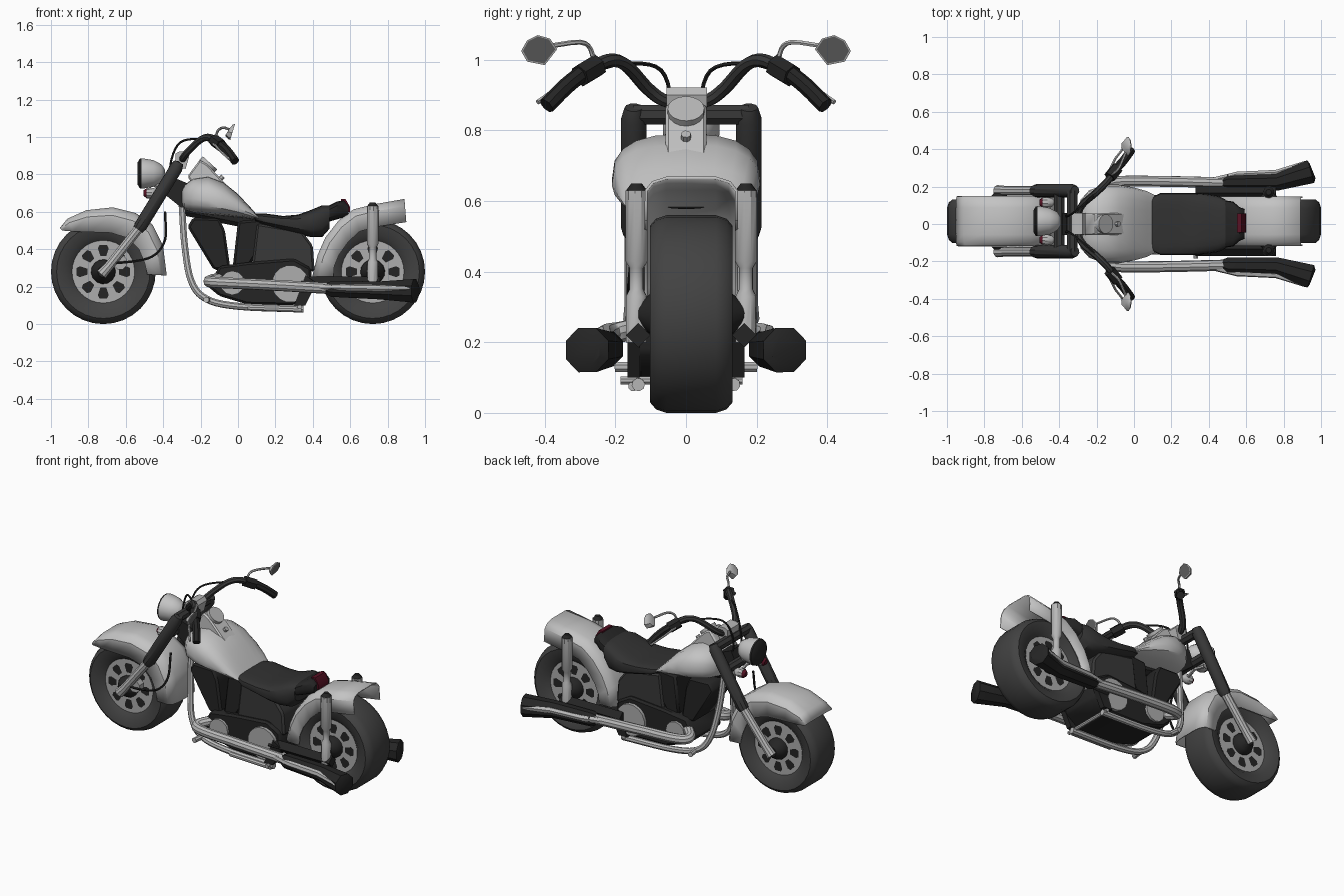
import bpy, bmesh, math
from mathutils import Vector as V

if "Cube" in bpy.data.objects:
    bpy.data.objects.remove(bpy.data.objects["Cube"])

def mat(name, r, g=None, b=None):
    m = bpy.data.materials.new(name)
    m.diffuse_color = (r, r if g is None else g, r if b is None else b, 1)
    m.use_nodes = True
    m.node_tree.nodes["Principled BSDF"].inputs["Base Color"].default_value = m.diffuse_color
    return m

PAINT, CHROME, RIM = mat("silver paint", .55), mat("chrome", .48), mat("rim metal", .42)
TYRE, BLACK, SEAT = mat("tyre rubber", .055), mat("engine black", .018), mat("seat leather", .032)
DARK, RED, GREY = mat("dark metal", .04), mat("red lens", .1, .006, .018), mat("mirror glass", .13)
C = .015  # centre line of wheels and forks

def make(name, verts, faces, m, bevel=0):
    me = bpy.data.meshes.new(name)
    me.from_pydata([tuple(v) for v in verts], [], faces)
    bm = bmesh.new(); bm.from_mesh(me)
    bmesh.ops.recalc_face_normals(bm, faces=bm.faces)
    if bevel:
        bmesh.ops.bevel(bm, geom=bm.edges[:], offset=bevel, segments=1, affect='EDGES')
    bm.to_mesh(me); bm.free()
    me.materials.append(m)
    o = bpy.data.objects.new(name, me)
    bpy.context.collection.objects.link(o)
    return o

def skin(name, rings, m, loop=True, caps=True, wrap=False):
    n = len(rings[0]); k = len(rings)
    faces = []
    for i in range(k if wrap else k - 1):
        for j in range(n if loop else n - 1):
            a, b, j2 = i * n, (i + 1) % k * n, (j + 1) % n
            faces.append((a + j, a + j2, b + j2, b + j))
    if caps and loop and not wrap:
        faces += [tuple(range(n)), tuple(range((k - 1) * n, k * n))]
    return make(name, [v for r in rings for v in r], faces, m)

def tube(name, pts, r, m, n=8):
    pts = [V(p) for p in pts]
    rad = r if isinstance(r, (list, tuple)) else [r] * len(pts)
    rings, u = [], None
    for i, p in enumerate(pts):
        a, b = pts[max(i - 1, 0)], pts[min(i + 1, len(pts) - 1)]
        t = (b - a).normalized()
        if u is None:
            u = t.orthogonal()
        u = (u - t * u.dot(t)).normalized()
        w = t.cross(u)
        rings.append([p + rad[i] * (u * math.cos(q) + w * math.sin(q))
                      for q in (2 * math.pi * (j + .5) / n for j in range(n))])
    return skin(name, rings, m)

def curve(pts, k=5):  # smooth path through points
    P = [V(p) for p in pts]
    P = [2 * P[0] - P[1]] + P + [2 * P[-1] - P[-2]]
    out = []
    for a, b, c, d in zip(P, P[1:], P[2:], P[3:]):
        for i in range(k):
            t = i / k
            out.append(.5 * (2 * b + (c - a) * t + (2 * a - 5 * b + 4 * c - d) * t * t + (3 * b - a - 3 * c + d) * t ** 3))
    return out + [P[-2]]

def slab(name, poly, y0, y1, m, bevel=0):  # side profile given depth
    n = len(poly)
    vs = [(x, y0, z) for x, z in poly] + [(x, y1, z) for x, z in poly]
    fs = [tuple(range(n)), tuple(range(n, 2 * n))] + [(i, (i + 1) % n, n + (i + 1) % n, n + i) for i in range(n)]
    return make(name, vs, fs, m, bevel)

def hull(name, stations, m, n=20, e=.75):  # x, bottom, middle, top, half width
    f = lambda c: math.copysign(abs(c) ** e, c)
    rings = []
    for x, zb, zm, zt, w in stations:
        ring = []
        for j in range(n):
            q = 2 * math.pi * j / n
            s = f(math.sin(q))
            ring.append((x, w * f(math.cos(q)), zm + s * ((zt - zm) if s > 0 else (zm - zb))))
        rings.append(ring)
    return skin(name, rings, m)

def lathe_y(name, cx, cz, prof, m, n=32, wrap=True):
    rings = [[(cx + r * math.cos(q), C + y, cz + r * math.sin(q)) for r, y in prof]
             for q in (2 * math.pi * i / n for i in range(n))]
    return skin(name, rings, m, wrap=wrap)

def fender(name, rows, w):
    rings = []
    for (ox, oz), (ix, iz) in rows:
        o, i = V((ox, 0, oz)), V((ix, 0, iz))
        half = [(o, .0), (o, .55 * w), (o.lerp(i, .1), .85 * w), (o.lerp(i, .3), w), (i, w)]
        ring = [p + V((0, C - y, 0)) for p, y in reversed(half)] + [p + V((0, C + y, 0)) for p, y in half[1:]]
        rings.append(ring)
    s = skin(name, rings, PAINT, loop=False).modifiers.new("thickness", 'SOLIDIFY')
    s.thickness, s.offset = .008, 0

# wheels
half = [(.165, .08), (.2, .108), (.25, .117), (.27, .1), (.28, .07)]
for side, wx in (("front", -.72), ("rear", .72)):
    lathe_y(side + "_tyre", wx, .28, half + [(r, -y) for r, y in reversed(half)], TYRE)
    tube(side + "_rim", [(wx, C - .082, .28), (wx, C + .082, .28)], .174, RIM, 32)
    tube(side + "_hub", [(wx, C + y, .28) for y in (-.15, -.12, -.1, .1, .12, .15)], [.03, .055, .066, .066, .055, .03], BLACK, 14)
    for s in (-1, 1):  # dark rim openings
        vs, fs = [], []
        for k in range(8):
            q = math.pi * (k + .5) / 4 + math.pi / 8
            d, t = V((math.cos(q), 0, math.sin(q))), V((-math.sin(q), 0, math.cos(q)))
            for r, w in ((.085, -.016), (.085, .016), (.125, .029), (.143, .02), (.143, -.02), (.125, -.029)):
                vs.append(V((wx, C + s * .086, .28)) + d * r + t * w)
            fs.append(tuple(range(6 * k, 6 * k + 6)))
        make(side + "_rim_openings", vs, fs, BLACK)

# fenders
fender("front_fender", [((-.95, .51), (-.94, .5)), ((-.91, .56), (-.88, .495)), ((-.81, .605), (-.8, .492)),
       ((-.67, .62), (-.68, .488)), ((-.55, .59), (-.59, .46)), ((-.46, .53), (-.53, .4)),
       ((-.405, .42), (-.5, .33)), ((-.385, .26), (-.485, .265))], .13)
fender("rear_fender", [((.4, .25), (.51, .25)), ((.43, .37), (.515, .31)), ((.47, .46), (.54, .37)),
       ((.54, .55), (.59, .44)), ((.62, .61), (.65, .495)), ((.72, .635), (.74, .52)), ((.89, .665), (.9, .545))], .128)

# tank and console
hull("fuel_tank", [(-.3, .64, .68, .72, .07), (-.285, .61, .67, .745, .13), (-.24, .595, .67, .778, .18),
     (-.16, .585, .66, .79, .21), (-.08, .578, .645, .76, .21), (.0, .57, .62, .695, .195),
     (.07, .562, .59, .62, .175), (.11, .56, .567, .575, .155)], PAINT)
slab("tank_console", [(-.27, .79), (-.205, .878), (-.165, .855), (-.02, .7), (.03, .65), (-.2, .68)], -.058, .058, PAINT, .008)
tube("gauge", [(-.17, 0, .84), (-.15, 0, .862)], .052, CHROME, 16)
tube("filler_cap", [(-.1, 0, .77), (-.08, 0, .79)], .014, CHROME, 8)

# seat and tail light
hull("seat", [(.09, .55, .57, .59, .14), (.14, .53, .56, .592, .165), (.24, .5, .55, .578, .165), (.32, .48, .54, .585, .165),
     (.39, .465, .54, .61, .16), (.45, .465, .56, .635, .15), (.49, .51, .58, .635, .13)], SEAT, e=.6)
hull("rear_seat_pad", [(.46, .54, .58, .62, .13), (.53, .56, .61, .655, .12), (.565, .57, .61, .662, .09), (.59, .58, .61, .635, .08)], BLACK, e=.6)
slab("tail_light", [(.55, .6), (.55, .668), (.575, .668), (.6, .625), (.6, .6)], -.045, .055, RED)

# engine
slab("front_cylinder", [(-.27, .52), (-.24, .57), (-.1, .565), (-.07, .5), (-.04, .29), (-.13, .29)], -.11, .11, BLACK, .012)
slab("rear_cylinder", [(.0, .55), (.16, .565), (.18, .5), (.04, .28), (-.03, .29)], -.11, .11, BLACK, .012)
slab("oil_tank", [(.1, .54), (.34, .5), (.4, .42), (.41, .28), (.07, .28)], -.12, .12, DARK, .012)
slab("crankcase", [(-.16, .2), (-.1, .31), (.05, .33), (.3, .35), (.39, .3), (.4, .17), (.3, .1), (.05, .105), (-.1, .15)], -.14, .14, BLACK, .012)
tube("clutch_cover", [(.28, -.16, .215), (.28, .16, .215)], .1, RIM, 16)
tube("cam_cover", [(-.03, -.155, .22), (-.03, .155, .22)], .065, RIM, 12)
slab("steering_neck", [(-.4, .7), (-.36, .79), (-.24, .74), (-.24, .62), (-.3, .62)], -.06, .06, BLACK)
tube("backbone", [(-.3, 0, .62), (.1, 0, .54)], .04, BLACK)

for s in (-1, 1):
    f = C + s * .163
    # fork, shock and swingarm
    tube("fork_lower", [(-.73, f, .265), (-.69, f, .31), (-.5, f, .55)], [.03, .026, .026], CHROME, 10)
    tube("fork_upper", [(-.535, f, .505), (-.52, f, .525), (-.33, f, .835), (-.315, f, .865)], [.03, .036, .036, .026], DARK, 10)
    tube("rear_shock", [(.72, C + s * .155, z) for z in (.2, .33, .35, .41, .43, .63)], [.03, .03, .02, .02, .032, .032], CHROME, 10)
    tube("shock_cap", [(.72, C + s * .155, z) for z in (.63, .65)], [.03, .015], BLACK, 10)
    tube("swingarm", [(.33, C + s * .15, .22), (.76, C + s * .15, .22)], .035, BLACK, 4)
    slab("frame_side", [(.3, .1), (.36, .1), (.42, .22), (.36, .26)], s * .13, s * .165, BLACK)
    # frame tube and foot peg
    tube("frame_tube", curve([(-.3, s * .04, .64), (-.285, s * .07, .42), (-.25, s * .11, .23), (-.17, s * .13, .135),
         (0, s * .135, .095), (.35, s * .135, .08)]), .019, CHROME)
    tube("foot_peg", [(-.16, s * .12, .13), (-.17, s * .2, .13)], .016, CHROME)
    # exhaust
    tube("exhaust_pipe", curve([(-.08, s * .1, .25), (-.155, s * .18, .23), (-.1, s * .225, .222), (.15, s * .228, .21), (.5, s * .22, .19)]), .03, CHROME, 10)
    tube("muffler", [(.47, s * .218, .19), (.5, s * .222, .188), (.76, s * .226, .18), (.945, s * .28, .178), (.955, s * .284, .178)],
         [.03, .046, .052, .068, .045], BLACK, 8)
    tube("muffler_strip", [(.42, s * .23, .198), (.55, s * .262, .196), (.76, s * .272, .192), (.92, s * .325, .19)], [.018, .018, .018, .014], CHROME, 6)
    # handlebar, grip, lever and mirror
    tube("handlebar", curve([(-.3, 0, .885), (-.295, s * .06, .885), (-.27, s * .11, .92), (-.2, s * .17, .985), (-.15, s * .22, .998), (-.1, s * .28, .97)]), .019, DARK)
    tube("switch_box", [(-.13, s * .25, .985), (-.09, s * .3, .955)], .034, BLACK, 6)
    tube("grip", curve([(-.1, s * .29, .965), (-.055, s * .34, .925), (-.015, s * .395, .87)], 3), .024, BLACK)
    tube("lever", [(-.13, s * .29, .965), (-.1, s * .35, .93), (-.045, s * .42, .88)], .007, CHROME, 6)
    tube("mirror_stem", curve([(-.12, s * .26, .98), (-.11, s * .27, 1.03), (-.08, s * .3, 1.05), (-.045, s * .38, 1.04)], 3), .007, CHROME, 6)
    outline = [(.365, 1.03), (.385, 1.06), (.42, 1.07), (.45, 1.055), (.467, 1.025), (.45, .995), (.4, .985)]
    rings = [[(x + (z - 1.03) * .3, s * (.415 + (y - .415) * k), 1.03 + (z - 1.03) * k) for y, z in outline]
             for x, k in ((-.055, .5), (-.04, .9), (-.028, 1))]
    skin("mirror", rings, CHROME)
    make("mirror_glass", [(-.025 + (z - 1.03) * .3, s * (.415 + (y - .415) * .9), 1.03 + (z - 1.03) * .9) for y, z in outline],
         [tuple(range(7))], GREY)
    # front signals
    tube("signal_arm", [(-.44, C, .71), (-.46, C + s * .1, .7)], .01, CHROME, 6)
    tube("signal_body", [(x, C + s * .1, .7) for x in (-.425, -.44, -.465, -.49)], [.01, .024, .03, .028], CHROME, 10)
    tube("signal_lens", [(x, C + s * .1, .7) for x in (-.49, -.505)], [.026, .015], RED, 10)
    # cables
    tube("control_cable", curve([(-.12, s * .26, .97), (-.2, s * .17, .99), (-.31, s * .07, .97), (-.36, s * .04, .86), (-.36, s * .05, .72)]), .006, BLACK, 5)

# fork clamps and bar riser
for x, z in ((-.33, .845), (-.4, .72)):
    tube("fork_clamp", [(x, C - .163, z), (x, C + .163, z)], .03, DARK, 8)
slab("bar_riser", [(-.335, .84), (-.335, .91), (-.315, .922), (-.275, .922), (-.26, .9), (-.28, .83)], -.055, .06, CHROME)

# headlight
tube("headlight_shell", [(x, C, .805) for x in (-.39, -.41, -.45, -.5, -.515)], [.02, .05, .072, .081, .082], PAINT, 16)
tube("headlight_lens", [(x, C, .805) for x in (-.515, -.525, -.537)], [.082, .08, .06], BLACK, 16)
tube("headlight_bracket", [(-.45, C, .76), (-.39, C, .72)], .022, CHROME)

# brake hose, cross bar and side stand
tube("brake_hose", curve([(-.39, -.12, .6), (-.39, -.15, .45), (-.46, -.16, .36), (-.6, -.16, .33), (-.69, -.15, .33)]), .007, BLACK, 5)
tube("brake_caliper", [(-.63, -.145, .33), (-.63, -.1, .33)], .04, RIM, 8)
tube("frame_cross_bar", [(.33, -.185, .092), (.33, .16, .092)], .012, CHROME)
tube("side_stand", [(.05, -.15, .085), (.34, -.15, .075)], .014, CHROME)

# smooth shading with sharp edges kept
bpy.ops.object.select_all(action='SELECT')
bpy.context.view_layer.objects.active = bpy.data.objects["fuel_tank"]
bpy.ops.object.shade_smooth_by_angle(angle=math.radians(35))
